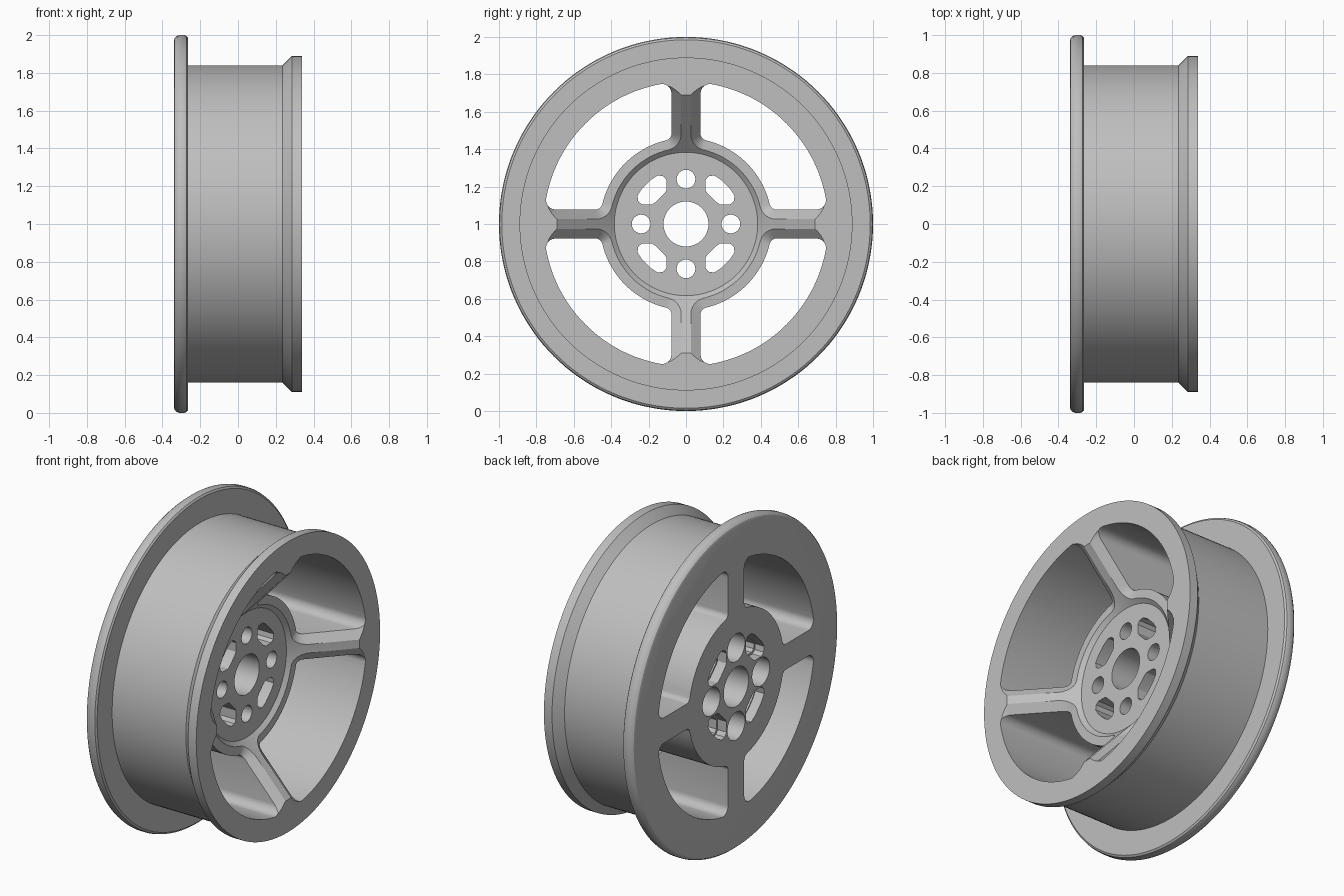
import bpy
import bmesh
from math import sin, cos, atan2, pi, sqrt, radians
from mathutils import Vector, Matrix

cube = bpy.data.objects.get("Cube")
if cube:
    bpy.data.objects.remove(cube, do_unlink=True)

HALF = 0.34           # half the wheel width
PLATE = 0.06          # height of the hub plate
PLATE_R = 0.383
SLOPE = 0.91          # slope of the dished spokes
HUB_R, RIM_R, SPOKE = 0.46, 0.76, 0.078


def cone(r):
    return PLATE + (r - PLATE_R) * SLOPE


def loft(bm, rings):
    """Join equal-length rings of points into a closed solid."""
    vs = [[bm.verts.new(p) for p in ring] for ring in rings]
    n = len(vs[0])
    for a, b in zip(vs, vs[1:]):
        for i in range(n):
            j = (i + 1) % n
            bm.faces.new((a[i], a[j], b[j], b[i]))
    bm.faces.new(vs[0][::-1])
    bm.faces.new(vs[-1])


def circle(r, x, n, y=0.0, z=0.0):
    return [Vector((x, y + r * cos(2 * pi * i / n), z + r * sin(2 * pi * i / n)))
            for i in range(n)]


def make_object(name, bm):
    bmesh.ops.recalc_face_normals(bm, faces=bm.faces[:])
    mesh = bpy.data.meshes.new(name)
    bm.to_mesh(mesh)
    bm.free()
    obj = bpy.data.objects.new(name, mesh)
    obj.location.z = 1.0
    bpy.context.collection.objects.link(obj)
    return obj


def arc(cy, cz, r, a0, a1, n):
    return [(cy + r * cos(a0 + (a1 - a0) * i / n), cz + r * sin(a0 + (a1 - a0) * i / n))
            for i in range(n + 1)]


def pocket_outline(d):
    """Rounded quarter-ring opening, grown outward by d."""
    pts = []
    f = 0.05
    cy = SPOKE + f
    cz = sqrt((RIM_R - f) ** 2 - cy ** 2)
    a = atan2(cz, cy)
    pts += arc(0, 0, RIM_R + d, pi / 4, a, 14)[:-1]
    pts += arc(cy, cz, f + d, a, pi, 8)
    f = 0.035
    cy = SPOKE + f
    cz = sqrt((HUB_R + f) ** 2 - cy ** 2)
    a = atan2(cz, cy)
    pts += arc(cy, cz, f + d, pi, pi + a, 6)
    pts += arc(0, 0, HUB_R - d, a, pi / 4, 10)[1:]
    mirrored = [(z, y) for y, z in pts[1:-1]]
    return pts + mirrored[::-1]


# Wheel body: flange, barrel, tapered rim and dished centre
profile = [(0.97, -HALF), (0.985, -0.335), (0.996, -0.322), (1.0, -0.31),
           (1.0, -0.285), (0.996, -0.273), (0.985, -0.265), (0.84, -0.265),
           (0.84, 0.235), (0.89, 0.285), (0.89, HALF),
           (PLATE_R + (HALF - PLATE) / SLOPE, HALF), (PLATE_R, PLATE)]
bm = bmesh.new()
loft(bm, [circle(r, x, 144) for r, x in profile])
wheel = make_object("wheel", bm)

# Cutters: four pockets leaving chamfered spokes, and the hub holes
bm = bmesh.new()
base, wide = pocket_outline(0.0), pocket_outline(0.063)
slot = [(0.15, 0.26), (0.185, 0.238), (0.212, 0.212), (0.238, 0.185), (0.26, 0.15),
        (0.255, 0.12), (0.235, 0.105), (0.18, 0.105), (0.165, 0.115), (0.14, 0.14),
        (0.115, 0.165), (0.105, 0.18), (0.105, 0.235), (0.12, 0.255)]
mid = 0.184
big_slot = [(mid + (y - mid) * 1.15, mid + (z - mid) * 1.15) for y, z in slot]
for k in range(4):
    turn = Matrix.Rotation(k * pi / 2, 3, 'X')
    pocket = [
        [(-0.5, y, z) for y, z in base],
        [(cone(sqrt(y * y + z * z)) - 0.05, y, z) for y, z in base],
        [(cone(sqrt(y * y + z * z)) + 0.01, y, z) for y, z in wide],
        [(0.6, y, z) for y, z in wide]]
    slot_hole = [[(x, y, z) for y, z in shape]
                 for shape, x in ((big_slot, -0.5), (big_slot, -0.28), (slot, -0.28), (slot, 0.3))]
    bolt_hole = [circle(r, x, 32, 0.24) for r, x in
                 ((0.085, -0.5), (0.085, -0.02), (0.05, -0.02), (0.05, 0.3))]
    for rings in (pocket, slot_hole, bolt_hole):
        loft(bm, [[turn @ Vector(p) for p in ring] for ring in rings])
loft(bm, [circle(0.12, x, 48) for x in (-0.5, 0.3)])
cutter = make_object("opening_cutter", bm)
cutter.hide_render = True

# Cut the openings and shade
cut = wheel.modifiers.new("openings", 'BOOLEAN')
cut.operation = 'DIFFERENCE'
cut.solver = 'EXACT'
cut.object = cutter
for o in bpy.context.selected_objects:
    o.select_set(False)
bpy.context.view_layer.objects.active = wheel
wheel.select_set(True)
bpy.ops.object.modifier_apply(modifier=cut.name)
bpy.data.objects.remove(cutter, do_unlink=True)

grey = bpy.data.materials.new("light_grey")
grey.use_nodes = True
color = (0.52, 0.52, 0.52, 1.0)
grey.diffuse_color = color
grey.node_tree.nodes["Principled BSDF"].inputs["Base Color"].default_value = color
wheel.data.materials.clear()
wheel.data.materials.append(grey)
bpy.ops.object.shade_smooth_by_angle(angle=radians(30))
